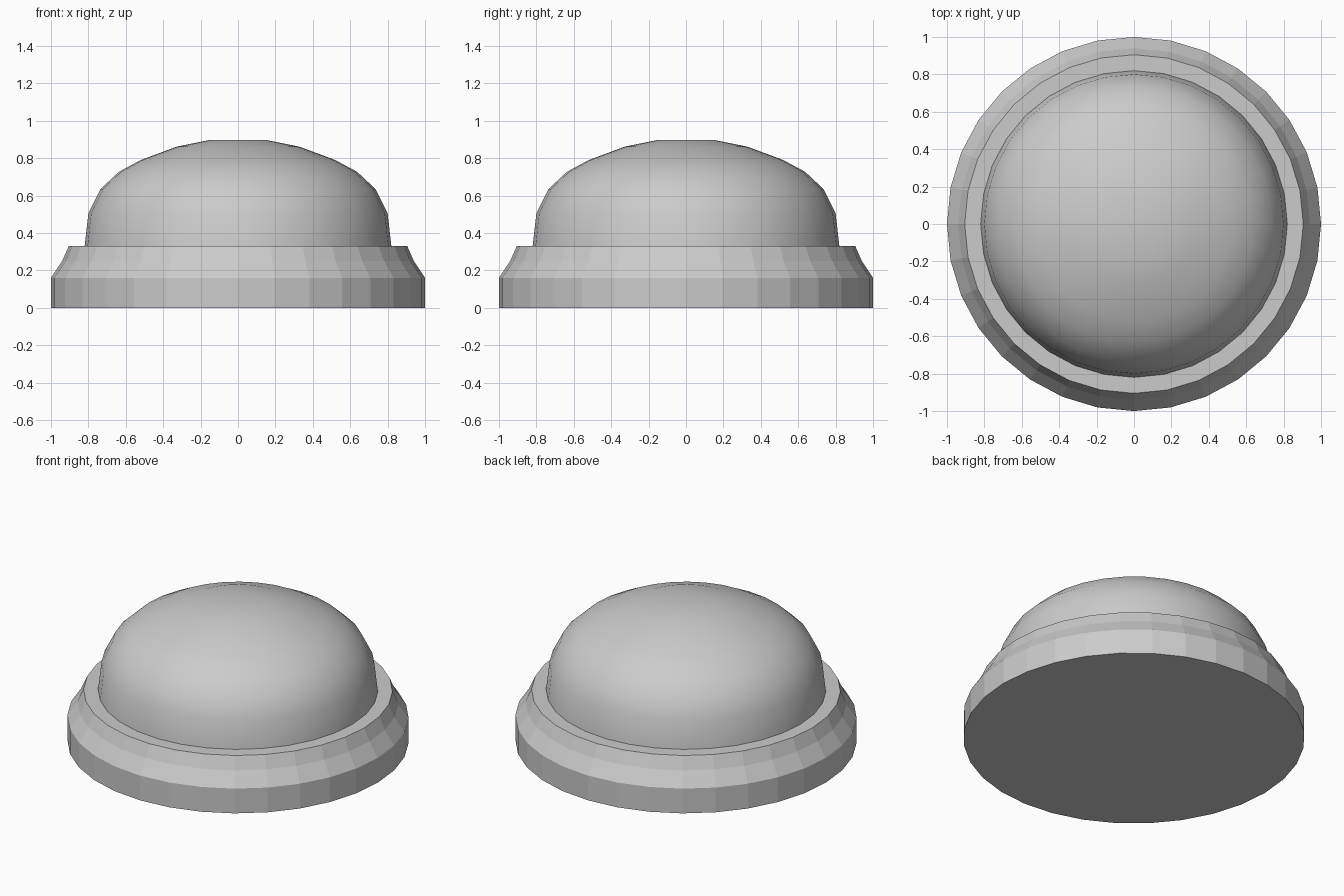
import bpy, bmesh
from math import cos, sin, tau

if "Cube" in bpy.data.objects:
    bpy.data.objects.remove(bpy.data.objects["Cube"])

SEGMENTS = 32


def lathe(name, profile, smooth, cap_bottom):
    """Revolve (radius, height) points around z, closing the top with a flat cap."""
    bm = bmesh.new()
    rings = []
    for r, z in profile:
        rings.append([bm.verts.new((r * cos(tau * i / SEGMENTS), r * sin(tau * i / SEGMENTS), z))
                      for i in range(SEGMENTS)])
    for low, high in zip(rings, rings[1:]):
        for i in range(SEGMENTS):
            j = (i + 1) % SEGMENTS
            bm.faces.new((low[i], low[j], high[j], high[i]))
    bm.faces.new(rings[-1])
    if cap_bottom:
        bm.faces.new(rings[0][::-1])
    for face in bm.faces:
        face.smooth = smooth
    mesh = bpy.data.meshes.new(name)
    bm.to_mesh(mesh)
    bm.free()
    obj = bpy.data.objects.new(name, mesh)
    bpy.context.collection.objects.link(obj)
    return obj


# Faceted base with a sloped, slightly hollow shoulder
lathe("base", [(1.0, 0.0), (1.0, 0.16), (0.94, 0.25), (0.905, 0.33)], False, True)

# Smooth flattened dome resting on the base
lathe("dome", [(0.82, 0.33), (0.80, 0.505), (0.735, 0.635), (0.637, 0.727),
               (0.52, 0.79), (0.327, 0.862), (0.147, 0.898)], True, False)
